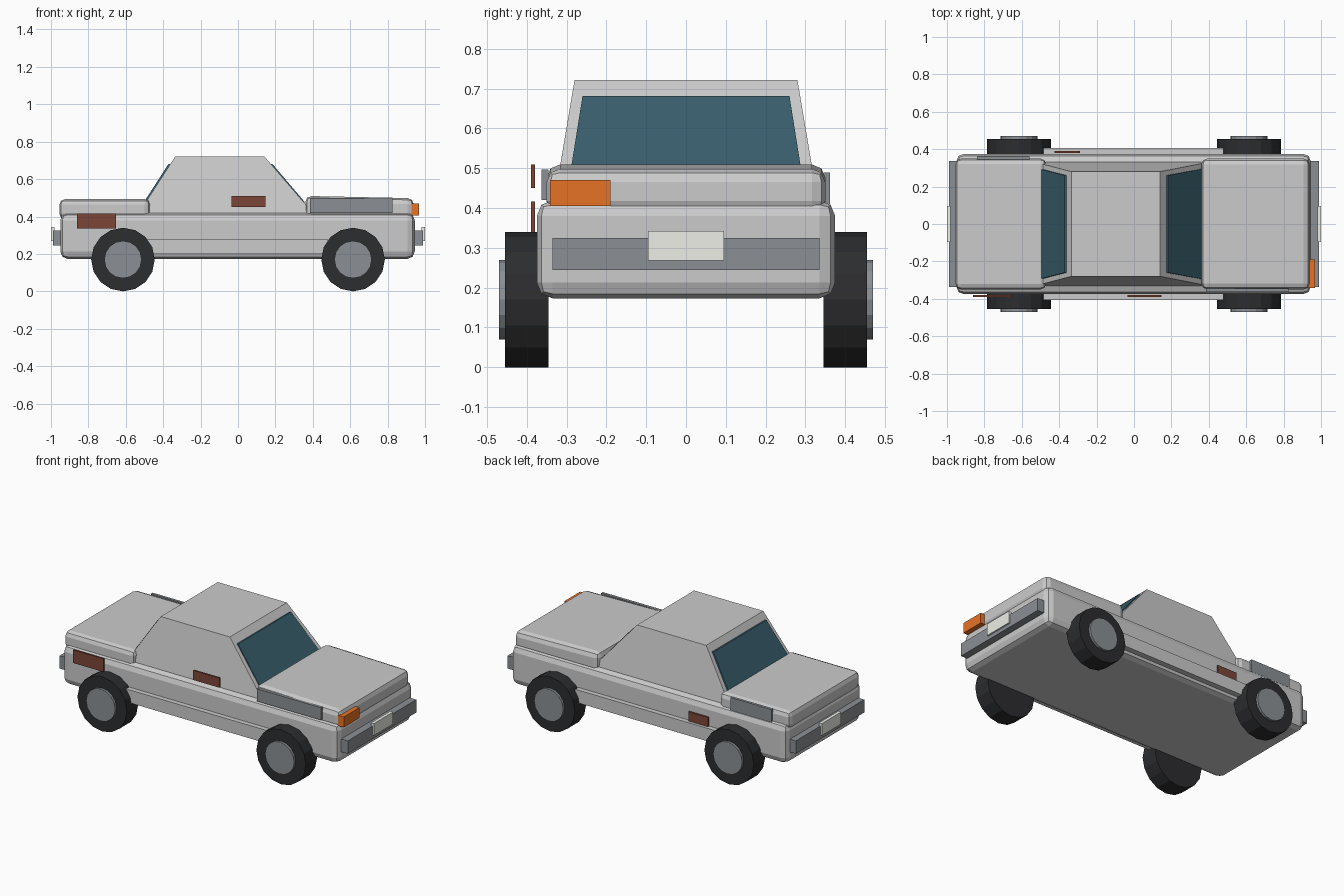
import bpy, bmesh, math

if "Cube" in bpy.data.objects:
    bpy.data.objects.remove(bpy.data.objects["Cube"])


def material(name, r, g, b):
    m = bpy.data.materials.new(name)
    m.diffuse_color = (r, g, b, 1)
    m.use_nodes = True
    m.node_tree.nodes["Principled BSDF"].inputs["Base Color"].default_value = m.diffuse_color
    return m


RUBBER = material("rubber", 0.025, 0.026, 0.028)
METAL = material("dull_metal", 0.26, 0.28, 0.30)
GLASS = material("dark_glass", 0.04, 0.11, 0.15)
ORANGE = material("orange_lamp", 0.8, 0.17, 0.02)
RUST = material("rust", 0.20, 0.06, 0.04)
PLATE = material("pale_plate", 0.85, 0.86, 0.80)


def finish(bm, name, mat=None):
    bmesh.ops.recalc_face_normals(bm, faces=bm.faces)
    mesh = bpy.data.meshes.new(name)
    bm.to_mesh(mesh)
    bm.free()
    obj = bpy.data.objects.new(name, mesh)
    bpy.context.collection.objects.link(obj)
    if mat:
        mesh.materials.append(mat)
    return obj


def box(name, x, y, z, mat=None, bevel=0, slope=0):
    """Box from (min, max) ranges; slope lowers the top at the +x end."""
    bm = bmesh.new()
    bmesh.ops.create_cube(bm, size=1)
    for v in bm.verts:
        top, front = v.co.z > 0, v.co.x > 0
        v.co = (x[v.co.x > 0], y[v.co.y > 0], z[top])
        if top and front:
            v.co.z -= slope
    if bevel:
        bmesh.ops.bevel(bm, geom=bm.edges[:], offset=bevel, segments=2,
                        profile=0.5, affect='EDGES')
    return finish(bm, name, mat)


def wheel_disc(name, x, y0, y1, radius, mat):
    bm = bmesh.new()
    bmesh.ops.create_cone(bm, cap_ends=True, segments=16, radius1=radius,
                          radius2=radius, depth=abs(y1 - y0))
    obj = finish(bm, name, mat)
    obj.rotation_euler = (math.pi / 2, 0, 0)
    obj.location = (x, (y0 + y1) / 2, 0.17)


def window(name, lower, upper, out):
    """Glass slab between two (x, half width, z) rows, pushed out along x."""
    bm = bmesh.new()
    rows = []
    for dx in (-out, out):
        rows.append([bm.verts.new((x + dx, s * w, z))
                     for x, w, z, s in ((*lower, -1), (*lower, 1), (*upper, 1), (*upper, -1))])
    a, b = rows
    bm.faces.new(a)
    bm.faces.new(b)
    for i in range(4):
        j = (i + 1) % 4
        bm.faces.new((a[i], a[j], b[j], b[i]))
    finish(bm, name, GLASS)


# Rounded lower body, bonnet and boot
box("body", (-0.95, 0.945), (-0.375, 0.375), (0.173, 0.42), bevel=0.04)
box("bonnet", (0.36, 0.94), (-0.35, 0.35), (0.385, 0.51), bevel=0.033, slope=0.012)
box("boot", (-0.955, -0.47), (-0.35, 0.35), (0.385, 0.493), bevel=0.03)

# Tapered cabin
bm = bmesh.new()
bmesh.ops.create_cube(bm, size=1)
for v in bm.verts:
    top = v.co.z > 0
    x = (-0.335, 0.14) if top else (-0.53, 0.40)
    w = 0.28 if top else 0.331
    v.co = (x[v.co.x > 0], math.copysign(w, v.co.y), 0.722 if top else 0.42)
finish(bm, "cabin")

# Front and rear glass lying on the sloped cabin ends
window("windscreen", (0.352, 0.293, 0.475), (0.176, 0.26, 0.682), 0.007)
window("rear_window", (-0.494, 0.293, 0.48), (-0.364, 0.26, 0.682), 0.007)

# Bumpers and plates at both ends
for end, s in (("front", 1), ("rear", -1)):
    box(end + "_bumper", sorted((s * 0.93, s * 0.99)), (-0.336, 0.336), (0.245, 0.325), METAL)
    box(end + "_plate", sorted((s * 0.98, s)), (-0.095, 0.095), (0.268, 0.343), PLATE)

# Sills, tyres and hubs on both sides
for side, s in (("right", -1), ("left", 1)):
    box(side + "_sill", (-0.485, 0.478), sorted((s * 0.34, s * 0.405)), (0.2, 0.28))
    for end, x in (("front", 0.615), ("rear", -0.615)):
        wheel_disc(f"{end}_{side}_tyre", x, s * 0.345, s * 0.455, 0.17, RUBBER)
        wheel_disc(f"{end}_{side}_hub", x, s * 0.40, s * 0.47, 0.10, METAL)

# Single surviving headlamp
box("headlamp", (0.925, 0.967), (-0.342, -0.19), (0.405, 0.47), ORANGE)

# Mismatched repair panels and rust patches
box("front_wing_panel", (0.385, 0.825), (-0.363, -0.345), (0.42, 0.497), METAL)
box("rear_wing_panel", (-0.84, -0.56), (0.345, 0.362), (0.41, 0.49), METAL)
box("rear_rust_patch", (-0.86, -0.652), (-0.39, -0.379), (0.335, 0.416), RUST)
box("door_rust_patch", (-0.035, 0.146), (-0.39, -0.379), (0.45, 0.51), RUST)
box("left_rust_patch", (-0.425, -0.29), (0.38, 0.391), (0.282, 0.34), RUST)
